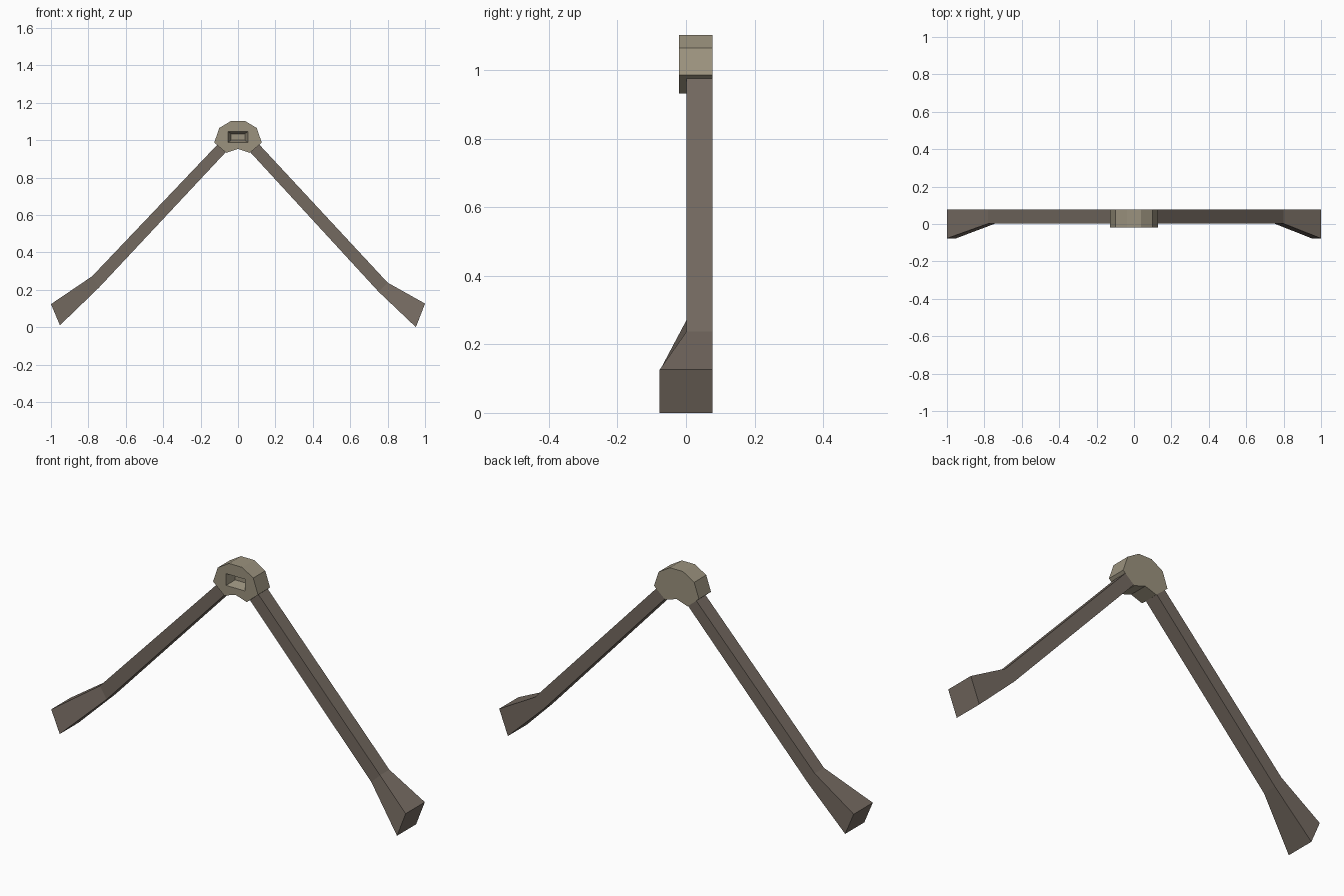
import bpy, bmesh

if "Cube" in bpy.data.objects:
    bpy.data.objects.remove(bpy.data.objects["Cube"])


def material(name, rgb):
    m = bpy.data.materials.new(name)
    m.diffuse_color = (*rgb, 1)
    m.use_nodes = True
    m.node_tree.nodes["Principled BSDF"].inputs["Base Color"].default_value = m.diffuse_color
    return m


stone = material("pale stone", (0.33, 0.29, 0.21))
brown = material("grey brown", (0.175, 0.143, 0.118))


def finish(bm, name, mat):
    bmesh.ops.recalc_face_normals(bm, faces=bm.faces)
    me = bpy.data.meshes.new(name)
    bm.to_mesh(me)
    bm.free()
    me.materials.append(mat)
    ob = bpy.data.objects.new(name, me)
    bpy.context.collection.objects.link(ob)
    return ob


def prism(bm, front, y0, back, y1):
    """Solid between two x-z outlines with equal point counts."""
    a = [bm.verts.new((x, y0, z)) for x, z in front]
    b = [bm.verts.new((x, y1, z)) for x, z in back]
    n = len(a)
    bm.faces.new(a)
    bm.faces.new(b[::-1])
    for i in range(n):
        j = (i + 1) % n
        bm.faces.new((a[j], a[i], b[i], b[j]))


# Hub: nine-sided block with a notch underneath
half = [(0.037, 1.103), (0.1, 1.065), (0.127, 0.987), (0.063, 0.932)]
outline = half + [(0, 0.953)] + [(-x, z) for x, z in reversed(half)]
bm = bmesh.new()
prism(bm, outline, -0.02, outline, 0.077)
hub = finish(bm, "hub", stone)

# Tapered slot cut in the front of the hub
def rect(w, z0, z1):
    return [(-w, z0), (w, z0), (w, z1), (-w, z1)]


bm = bmesh.new()
prism(bm, rect(0.056, 0.984, 1.049), -0.03, rect(0.037, 1.0, 1.033), 0.03)
cutter = finish(bm, "slot_cutter", stone)
cutter.hide_render = True
cutter.hide_viewport = True
cut = hub.modifiers.new("slot", 'BOOLEAN')
cut.operation = 'DIFFERENCE'
cut.solver = 'EXACT'
cut.object = cutter


# Legs: straight bar from hub to knee, then a foot flaring forwards
def leg(name, sections):
    bm = bmesh.new()
    rings = []
    for (ux, uz), (lx, lz), y in sections:
        rings.append([bm.verts.new(p) for p in (
            (ux, y, uz), (lx, y, lz), (lx, 0.077, lz), (ux, 0.077, uz))])
    for r, s in zip(rings, rings[1:]):
        for i in range(4):
            j = (i + 1) % 4
            bm.faces.new((r[i], r[j], s[j], s[i]))
    bm.faces.new(rings[0])
    bm.faces.new(rings[-1][::-1])
    finish(bm, name, brown)


leg("left_leg", [((-0.112, 0.974), (-0.066, 0.935), 0.002),
                 ((-0.78, 0.272), (-0.743, 0.212), 0.002),
                 ((-1.0, 0.123), (-0.952, 0.01), -0.077)])
leg("right_leg", [((0.114, 0.976), (0.066, 0.935), 0.002),
                  ((0.8, 0.238), (0.751, 0.19), 0.002),
                  ((1.0, 0.126), (0.951, 0.0), -0.077)])
